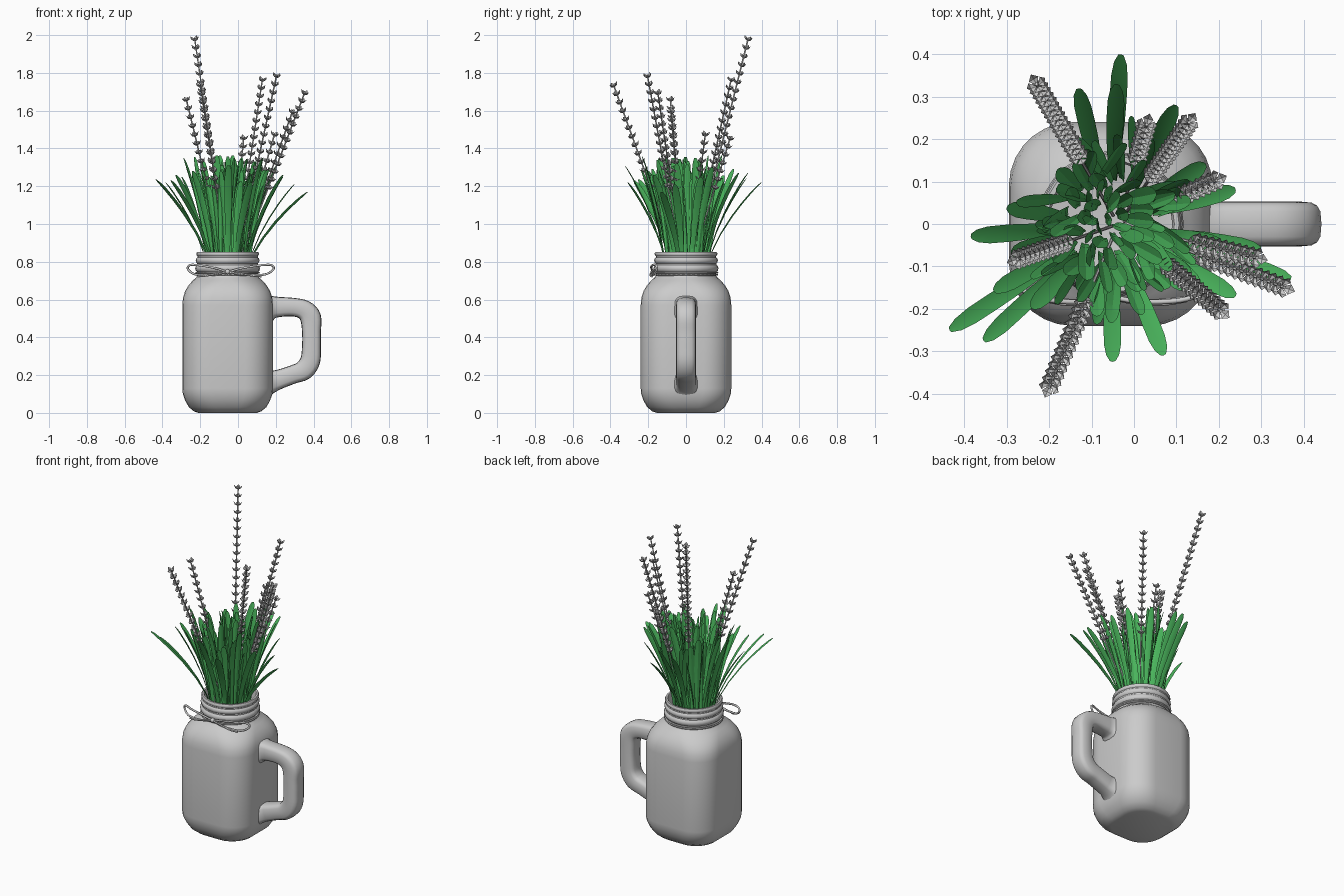
import bpy, bmesh, math, random
from mathutils import Vector

if "Cube" in bpy.data.objects:
    bpy.data.objects.remove(bpy.data.objects["Cube"])

random.seed(7)
CX = -0.055  # jar axis


def finish(bm, name, angle=40, mat=None, recalc=True):
    if recalc:
        bmesh.ops.recalc_face_normals(bm, faces=bm.faces[:])
    me = bpy.data.meshes.new(name)
    bm.to_mesh(me)
    bm.free()
    ob = bpy.data.objects.new(name, me)
    bpy.context.collection.objects.link(ob)
    if mat:
        me.materials.append(mat)
    if angle:
        bpy.ops.object.select_all(action='DESELECT')
        ob.select_set(True)
        bpy.context.view_layer.objects.active = ob
        bpy.ops.object.shade_smooth_by_angle(angle=math.radians(angle))
    return ob


def loft(bm, loops, caps=(True, True)):
    rings = [[bm.verts.new(p) for p in l] for l in loops]
    n = len(rings[0])
    for a, b in zip(rings, rings[1:]):
        for i in range(n):
            bm.faces.new((a[i], a[(i + 1) % n], b[(i + 1) % n], b[i]))
    if caps[0]:
        bm.faces.new(rings[0][::-1])
    if caps[1]:
        bm.faces.new(rings[-1])


def rounded_square(z, h, r, seg=8):
    pts = []
    for q in range(4):
        c = math.radians(45 + 90 * q)
        k = (h - r) * math.sqrt(2)
        for i in range(seg):
            a = math.radians(90 * q + 90 * i / (seg - 1) * 0.98 + 0.9)
            pts.append((CX + k * math.cos(c) + r * math.cos(a),
                        k * math.sin(c) + r * math.sin(a), z))
    return pts


def spline(pts, n):
    # Catmull-Rom through the points
    P = [Vector(p) for p in pts]
    P = [2 * P[0] - P[1]] + P + [2 * P[-1] - P[-2]]
    out = []
    for i in range(1, len(P) - 2):
        a, b, c, d = P[i - 1:i + 3]
        for s in range(n):
            t = s / n
            out.append(0.5 * (2 * b + (c - a) * t + (2 * a - 5 * b + 4 * c - d) * t * t
                              + (3 * b - a - 3 * c + d) * t ** 3))
    return out + [P[-2]]


# jar: rounded square body, round threaded neck, inner wall (z, half width, corner radius)
profile = [(0, .155, .11), (.008, .178, .125), (.03, .205, .14), (.065, .225, .147), (.10, .237, .15),
           (.13, .24, .15), (.57, .24, .15), (.61, .236, .152), (.645, .225, .156), (.675, .207, .16),
           (.70, .185, .165), (.715, .168, .166), (.725, .16, .16), (.745, .16, .16), (.752, .168, .168),
           (.765, .172, .172), (.778, .168, .168), (.784, .161, .161), (.792, .161, .161),
           (.798, .167, .167), (.808, .169, .169), (.818, .166, .166), (.823, .160, .160),
           (.83, .160, .160), (.835, .165, .165), (.845, .166, .166), (.853, .161, .161),
           (.853, .150, .150), (.84, .145, .145), (.72, .145, .145), (.66, .195, .14),
           (.57, .222, .135), (.13, .222, .135), (.05, .19, .12), (.03, .14, .10)]
bm = bmesh.new()
loft(bm, [rounded_square(z, h, min(r, h)) for z, h, r in profile])
finish(bm, "jar")

# handle: rounded rectangular section swept along a D path (x, thickness, z), flared at the body
path = spline([(.165, .075, .555), (.20, .056, .56), (.29, .049, .560), (.350, .052, .545), (.384, .056, .505),
               (.389, .05, .43), (.389, .05, .35), (.382, .053, .275), (.348, .053, .226), (.29, .049, .203),
               (.20, .054, .172), (.165, .075, .165)], 4)
bm = bmesh.new()
loops = []
for i, p in enumerate(path):
    t = path[min(i + 1, len(path) - 1)] - path[max(i - 1, 0)]
    nrm = Vector((-t.z, 0, t.x)).normalized()
    loop = []
    for k in range(16):
        c, s = math.cos(k * math.pi / 8), math.sin(k * math.pi / 8)
        u = math.copysign(abs(c) ** .6, c) * p.y
        v = math.copysign(abs(s) ** .6, s) * (.053 + max(0, .2 - p.x) * .5)
        loop.append(Vector((p.x, v, p.z)) + nrm * u)
    loops.append(loop)
loft(bm, loops)
finish(bm, "handle", 60)


def cord(name, pts, r, cyclic=False):
    cu = bpy.data.curves.new(name, 'CURVE')
    cu.dimensions = '3D'
    cu.bevel_depth = r
    cu.bevel_resolution = 1
    cu.use_fill_caps = True
    sp = cu.splines.new('POLY')
    sp.points.add(len(pts) - 1)
    for q, p in zip(sp.points, pts):
        q.co = (*p, 1)
    sp.use_cyclic_u = cyclic
    bpy.context.collection.objects.link(bpy.data.objects.new(name, cu))


# twine wraps and bow
for i, z in enumerate((.732, .742)):
    cord(f"twine_wrap_{i}", [(CX + .166 * math.cos(a * math.pi / 20), .166 * math.sin(a * math.pi / 20), z)
                             for a in range(40)], .005, True)
for s, side in ((-1, "left"), (1, "right")):
    k = s * (.88 if s < 0 else 1.02)
    loop = [(0, -.172, .745), (.07, -.183, .765), (.16, -.180, .780), (.225, -.160, .783),
            (.238, -.155, .760), (.19, -.173, .732), (.09, -.183, .732), (0, -.174, .745)]
    cord(f"bow_loop_{side}", spline([(CX + k * x, y, z) for x, y, z in loop], 5), .006)
    tail = [(0, -.174, .745), (.06, -.186, .740), (.12, -.188, .727), (.175, -.180, .722)]
    cord(f"bow_tail_{side}", spline([(CX + k * x, y, z) for x, y, z in tail], 4), .005)
bm = bmesh.new()
bmesh.ops.create_icosphere(bm, subdivisions=2, radius=.014)
bmesh.ops.translate(bm, verts=bm.verts[:], vec=(CX, -.174, .747))
finish(bm, "bow_knot")

# grass blades: blunt straps with a shallow fold
green = bpy.data.materials.new("leaf_green")
green.diffuse_color = (.07, .47, .11, 1)
green.use_nodes = True
green.node_tree.nodes["Principled BSDF"].inputs["Base Color"].default_value = green.diffuse_color
bm = bmesh.new()


def blade(base, tip, width, twist):
    base, tip = Vector(base), Vector(tip)
    d = tip - base
    ang = math.atan2(d.y, d.x) + math.pi / 2 + twist
    across = Vector((math.cos(ang), math.sin(ang), 0))
    out = Vector((-across.y, across.x, 0))
    rows = []
    for t, w in ((0, .4), (.2, .55), (.4, .75), (.6, .95), (.75, 1), (.88, .98), (.96, .75), (1, .32)):
        c = base + Vector((d.x * t ** 1.4, d.y * t ** 1.4, d.z * (1.12 * t - .12 * t * t)))
        rows.append([bm.verts.new(c + across * k * width * w / 2 + out * abs(k) * width * w * .14)
                     for k in (-1, 0, 1)])
    for a, b in zip(rows, rows[1:]):
        for k in range(2):
            bm.faces.new((a[k], a[k + 1], b[k + 1], b[k]))


outer = [(-.435, -.25, 1.235), (-.355, -.275, 1.23), (-.385, -.03, 1.22), (-.30, .04, 1.25), (-.05, -.325, 1.31),
         (.07, -.31, 1.22), (.37, -.13, 1.17), (.24, -.17, 1.26), (.24, .08, 1.25), (.10, .28, 1.27),
         (-.03, .40, 1.22), (-.13, .32, 1.24), (-.18, .13, 1.30), (-.24, -.20, 1.28), (.17, .14, 1.3),
         (-.04, .33, 1.27), (.30, -.06, 1.21), (-.33, -.16, 1.26), (-.29, -.07, 1.35), (.21, -.05, 1.32)]
for x, y, z in outer:
    v = Vector((x - CX, y, 0)).normalized() * .105
    blade((CX + v.x, v.y, .74), (x, y, z), .041, random.uniform(-.2, .2))
for i in range(84):
    a = i * 2.39996
    r = math.sqrt((i + .5) / 84)
    reach = .26 * r * random.uniform(.75, 1.05)
    b = a + random.uniform(-.4, .4)
    blade((CX + .122 * r * math.cos(a), .122 * r * math.sin(a), .74),
          (-.035 + reach * math.cos(b), -.01 + reach * math.sin(b), random.uniform(1.2, 1.365)),
          random.uniform(.03, .042), random.uniform(-1, 1))
finish(bm, "grass", 30, green, False)

# flower spikes: thin stem with whorls of four folded petals
tips = [(-.23, .33, 1.985), (-.20, -.385, 1.74), (.205, -.205, 1.79), (.355, -.15, 1.70), (-.275, -.083, 1.665),
        (.29, -.08, 1.60), (.13, .24, 1.77), (.03, .235, 1.46), (.195, .103, 1.48)]
for n, tip in enumerate(tips):
    tip = Vector(tip)
    base = Vector((CX + .02, 0, .74)) + Vector((tip.x, tip.y, 0)) * .06
    axis = (tip - base).normalized()
    u = axis.cross(Vector((0, 0, 1))).normalized()
    v = u.cross(axis)
    bm = bmesh.new()
    loft(bm, [[p + (u * math.cos(k * math.pi / 3) + v * math.sin(k * math.pi / 3)) * .004 for k in range(6)]
              for p in (base, tip)])
    dist = (tip - base).length
    start = dist * max(.45, (1.24 - .74) / (tip.z - .74) * .92)
    count = max(5, int((dist - start) / .045))
    for i in range(count + 1):
        c = base + axis * (start + (dist - start) * i / count - .012)
        for k in range(4):
            a = k * math.pi / 2
            o = u * math.cos(a) + v * math.sin(a)
            s = axis.cross(o)
            root, l, r, e, m = [bm.verts.new(c + o * x + s * y + axis * z) for x, y, z in
                                ((.002, 0, -.006), (.015, -.013, .008), (.015, .013, .008),
                                 (.025, 0, .020), (.017, 0, .001))]
            for f in ((root, m, l), (root, r, m), (m, e, l), (m, r, e)):
                bm.faces.new(f)
    finish(bm, f"flower_spike_{n}", 30, None, False)
